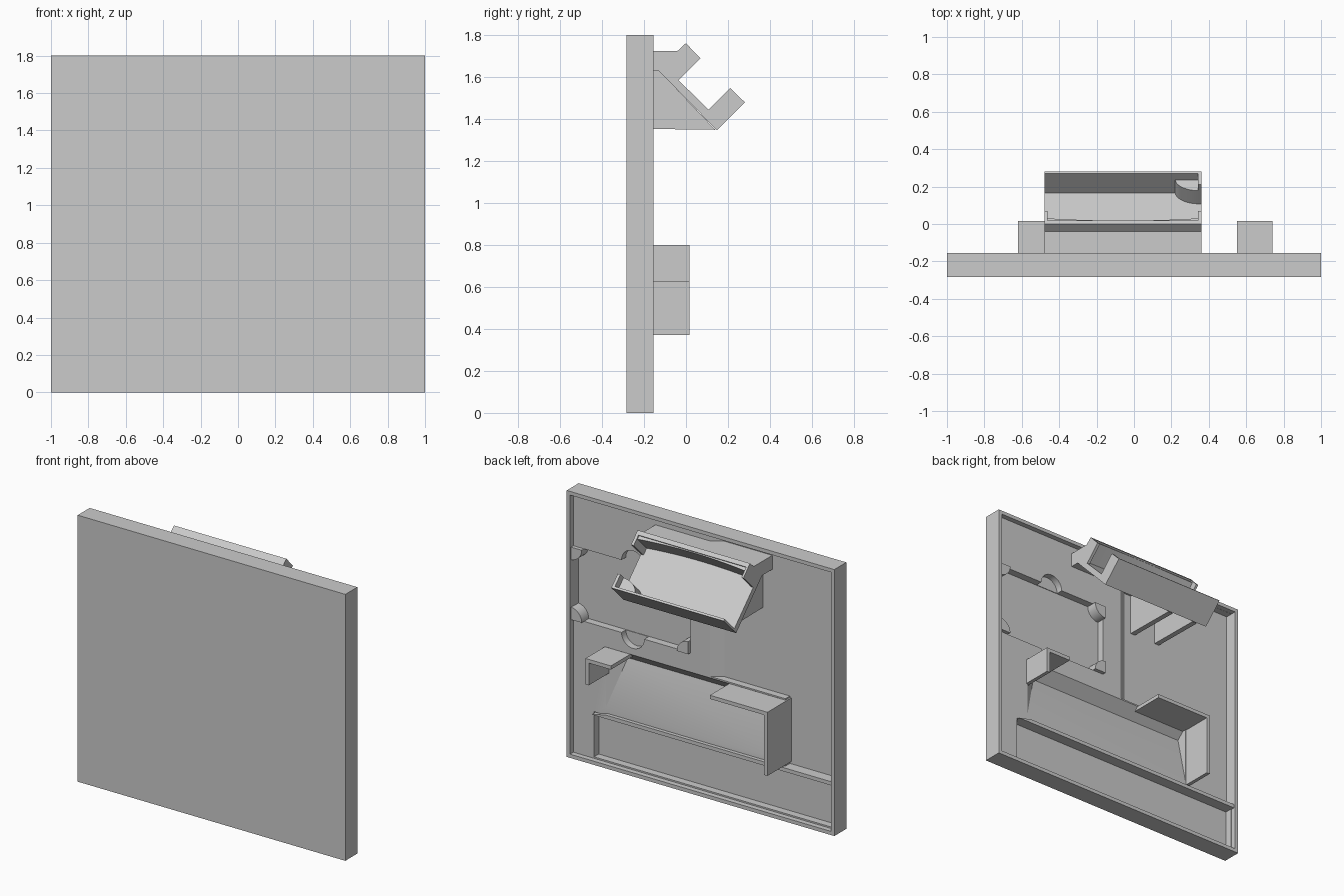
import bpy, bmesh, math
from mathutils import Matrix

if "Cube" in bpy.data.objects:
    bpy.data.objects.remove(bpy.data.objects["Cube"], do_unlink=True)

grey = bpy.data.materials.new("plain_grey")
grey.use_nodes = True
GREY = (0.6, 0.6, 0.6, 1)
grey.diffuse_color = GREY
grey.node_tree.nodes["Principled BSDF"].inputs["Base Color"].default_value = GREY


def prism(name, pts, axis, lo, hi, matrix=None):
    """Extrude a polygon: X takes (y, z) points, Y takes (x, z), Z takes (x, y)."""
    bm = bmesh.new()

    def at(p, d):
        return {"X": (d, p[0], p[1]), "Y": (p[0], d, p[1]), "Z": (p[0], p[1], d)}[axis]
    a = [bm.verts.new(at(p, lo)) for p in pts]
    b = [bm.verts.new(at(p, hi)) for p in pts]
    bm.faces.new(a)
    bm.faces.new(b[::-1])
    for i in range(len(pts)):
        j = (i + 1) % len(pts)
        bm.faces.new((a[i], b[i], b[j], a[j]))
    bmesh.ops.recalc_face_normals(bm, faces=bm.faces)
    mesh = bpy.data.meshes.new(name)
    if matrix:
        bm.transform(matrix)
    bm.to_mesh(mesh)
    bm.free()
    mesh.materials.append(grey)
    ob = bpy.data.objects.new(name, mesh)
    bpy.context.collection.objects.link(ob)
    return ob


def box(name, x, y, z, matrix=None):
    rect = [(x[0], z[0]), (x[1], z[0]), (x[1], z[1]), (x[0], z[1])]
    return prism(name, rect, "Y", y[0], y[1], matrix)


def arc(cx, cz, rx, rz, start=0, end=360, n=32):
    steps = n if end - start == 360 else n + 1
    angles = [math.radians(start + (end - start) * i / n) for i in range(steps)]
    return [(cx + rx * math.cos(t), cz + rz * math.sin(t)) for t in angles]


def carve(ob, cutters):
    """Subtract the cutters, bake the result and drop the cutters."""
    for c in cutters:
        c.hide_render = True
        m = ob.modifiers.new("cut", "BOOLEAN")
        m.operation, m.solver, m.object = "DIFFERENCE", "EXACT", c
    bpy.context.view_layer.update()
    graph = bpy.context.evaluated_depsgraph_get()
    baked = bpy.data.meshes.new_from_object(ob.evaluated_get(graph))
    ob.modifiers.clear()
    ob.data = baked
    for c in cutters:
        bpy.data.objects.remove(c, do_unlink=True)


FRONT, BACK, FLOOR, LOW, DEEP = -0.283, -0.155, -0.19, -0.24, -0.265

# Cover panel with a rimmed, recessed back
panel = box("cover_panel", (-1, 1), (FRONT, BACK), (0, 1.8))
pocket_x, pocket_z = (0.10, 0.972), (0.93, 1.42)

# Trough with a sloped top, a floor rising downwards and a ramped left end
trough = prism("trough_cut", [(-0.185, 0.37), (-0.1, 0.37), (-0.1, 0.805),
                              (-0.185, 0.805), (DEEP, 0.73)], "X", -0.59, 0.74)
for v in trough.data.vertices:
    if v.co.y < -0.25 and v.co.x > 0:
        v.co.x -= 0.12

cuts = [
    box("tray_cut", (-0.975, 0.975), (FLOOR, 0), (0.025, 1.775)),
    box("lower_cut", (-0.97, 0.82), (LOW, -0.1), (0.035, 0.34)),
    box("pocket_cut", pocket_x, (LOW, -0.1), pocket_z),
    trough,
    # Deeper right half of the floor, reached by a sloped step
    prism("step_cut", [(-0.045, FLOOR + 0.002), (-0.045, -0.1), (-0.974, -0.1),
                       (-0.974, LOW + 0.002), (-0.12, LOW + 0.002)],
          "Z", 0.81, 1.774),
    box("right_strip_cut", (-0.973, -0.61), (LOW + 0.002, -0.11), (0.335, 0.83)),
]
# Half-round finger notches above and below the pocket
for z in pocket_z:
    cuts.append(prism("notch_cut", arc(0.53, z, 0.085, 0.085), "Y", LOW + 0.004, -0.11))
carve(panel, cuts)

# Quarter-round retaining corners of the pocket
for i, (x, z, a) in enumerate([(0.98, 0.93, 90), (0.98, 1.42, 180),
                               (0.10, 0.93, 0), (0.10, 1.42, 270)]):
    prism(f"pocket_corner_{i + 1}", [(x, z)] + arc(x, z, 0.085, 0.085, a, a + 90, 10),
          "Y", -0.25, -0.165)

# Long rib over the lower recess, tapered at its left end
prism("lower_rib", [(-0.98, 0.33), (0.82, 0.33), (0.72, 0.355), (-0.98, 0.355)],
      "Y", -0.25, -0.165)

# L-shaped brackets beside the trough
T, TIP, TOP = 0.025, 0.016, 0.8
box("left_bracket_top", (0.55, 0.74), (-0.22, TIP), (TOP - T, TOP))
box("left_bracket_side", (0.74 - T, 0.74), (-0.22, TIP), (0.625, TOP - T))
box("right_bracket_top", (-0.62, -0.19), (-0.25, TIP), (TOP - T, TOP))
box("right_bracket_side", (-0.62, -0.62 + T), (-0.27, TIP), (0.37, TOP - T))

# Tilted cradle: solid back with a thin upper and lower lip
prism("tilted_cradle", [
    (-0.25, 1.725), (-0.04, 1.725), (0, 1.762), (0.02, 1.741), (-0.085, 1.635),
    (0.166, 1.385), (0.271, 1.49), (0.282, 1.48), (0.147, 1.347),
    (-0.13, 1.63), (-0.25, 1.63)], "X", -0.478, 0.362)

# Cradle frame: x along the lips, y out of the cradle floor, z up its slope
tilt = Matrix.Translation((0, -0.035, 1.585)) @ Matrix.Rotation(math.radians(45), 4, "X")
HIGH = 0.148
box("upper_left_arm", (0.342, 0.362), (-0.01, HIGH), (0, 0.08), tilt)
box("upper_right_arm", (-0.478, -0.463), (-0.01, HIGH), (0, 0.08), tilt)
box("lower_left_arm", (0.342, 0.362), (-0.01, HIGH), (-0.29, -0.2), tilt)

# Bowed lining of the upper lip
xs = [-0.47 + 0.82 * i / 20 for i in range(21)]
bowed = [(x, 0.065 - 0.018 * ((x + 0.06) / 0.41) ** 2) for x in xs]
prism("bowed_lining", [(-0.47, 0.08)] + bowed + [(0.35, 0.08)],
      "Y", -0.005, HIGH - 0.008, tilt)

# Quarter-round block in the lower corner of the cradle
prism("cradle_corner", [(0.35, -0.288)] + arc(0.35, -0.288, 0.13, 0.087, 90, 180, 12),
      "Y", -0.005, 0.1, tilt)

# Triangular gussets under the cradle
for i, x in enumerate((-0.19, -0.39)):
    prism(f"cradle_gusset_{i + 1}", [(-0.25, 1.354), (0.14, 1.349),
                                     (-0.13, 1.632), (-0.25, 1.632)],
          "X", x - 0.018, x + 0.018)

# Soften curved walls while keeping hard edges
for ob in bpy.context.collection.objects:
    ob.select_set(ob.type == "MESH")
bpy.context.view_layer.objects.active = panel
bpy.ops.object.shade_smooth_by_angle(angle=math.radians(25))
